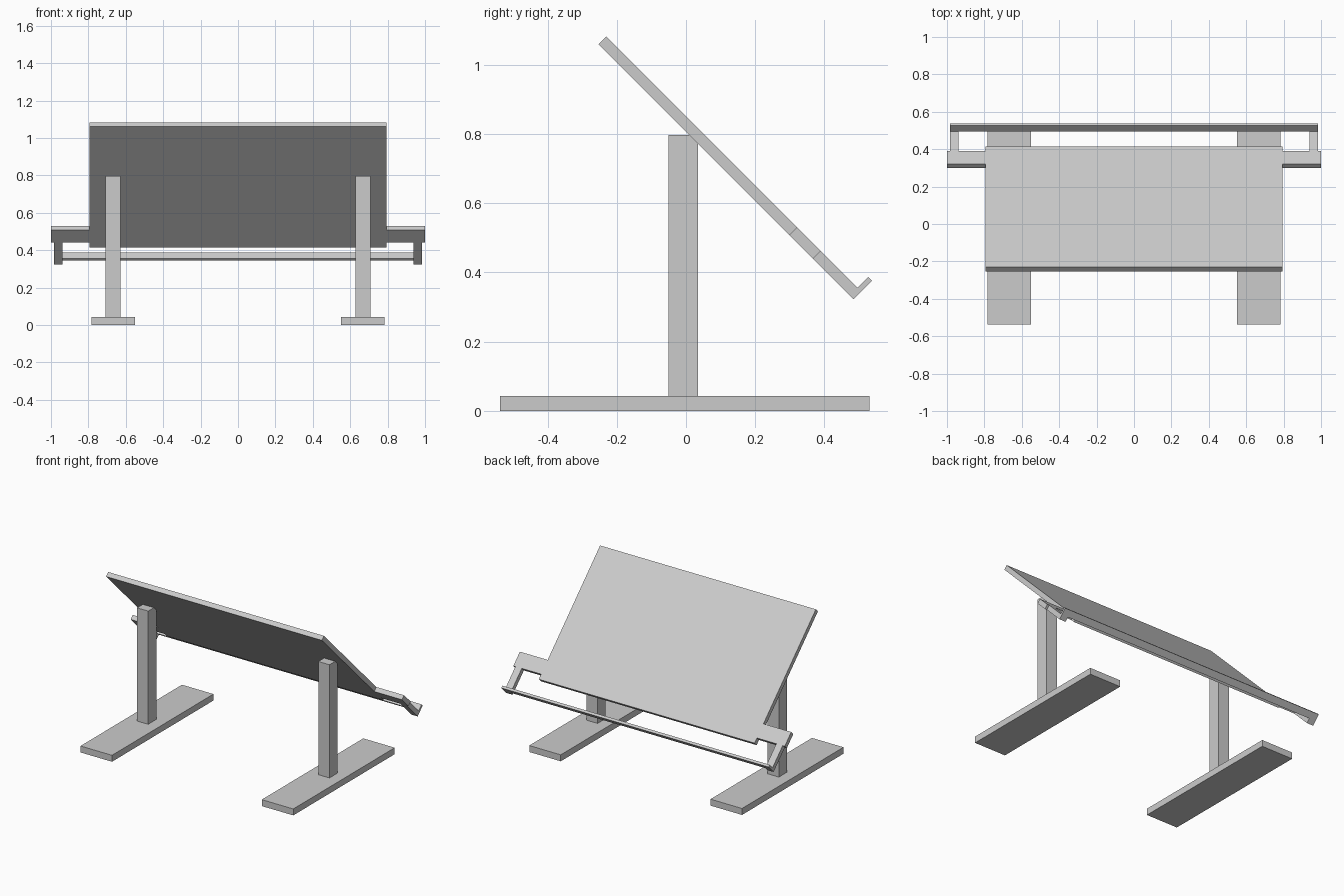
import bpy, bmesh
from math import radians
from mathutils import Matrix, Vector

cube = bpy.data.objects.get("Cube")
if cube:
    bpy.data.objects.remove(cube, do_unlink=True)

GREY = (0.6, 0.6, 0.6, 1)
mat = bpy.data.materials.new("light grey")
mat.use_nodes = True
mat.diffuse_color = GREY
bsdf = next(n for n in mat.node_tree.nodes if n.type == 'BSDF_PRINCIPLED')
bsdf.inputs["Base Color"].default_value = GREY


def finish(bm, name, matrix):
    bmesh.ops.recalc_face_normals(bm, faces=bm.faces)
    mesh = bpy.data.meshes.new(name)
    bm.to_mesh(mesh)
    bm.free()
    mesh.materials.append(mat)
    obj = bpy.data.objects.new(name, mesh)
    obj.matrix_world = matrix
    bpy.context.collection.objects.link(obj)
    return obj


def box(name, low, high, matrix=Matrix()):
    low, high = Vector(low), Vector(high)
    bm = bmesh.new()
    bmesh.ops.create_cube(bm, size=1)
    bmesh.ops.scale(bm, vec=high - low, verts=bm.verts)
    bmesh.ops.translate(bm, vec=(low + high) / 2, verts=bm.verts)
    return finish(bm, name, matrix)


# Tilted frame: local y runs down the slope, local z out of the upper face
tilt = Matrix.Translation((0, -0.253, 1.06)) @ Matrix.Rotation(radians(-45), 4, 'X')

# Board with side ears and lower arms, cut from one sheet
thick = 0.031
half = [(0.795, 0), (0.795, 0.78), (1, 0.78), (1, 0.877), (0.985, 0.877),
        (0.985, 1.043), (0.938, 1.043), (0.938, 0.877), (0.795, 0.877), (0.795, 0.912)]
outline = half + [(-x, y) for x, y in reversed(half)]
bm = bmesh.new()
face = bm.faces.new([bm.verts.new((x, y, 0)) for x, y in outline])
top = bmesh.ops.extrude_face_region(bm, geom=[face])["geom"]
bmesh.ops.translate(bm, vec=(0, 0, thick),
                    verts=[v for v in top if isinstance(v, bmesh.types.BMVert)])
finish(bm, "board", tilt)

# Ledge strip standing on the arm ends
box("ledge", (-0.985, 1.027, thick), (0.985, 1.043, thick + 0.044), tilt)

# Posts and feet
for side, sx in (("left", 1), ("right", -1)):
    cx = sx * 0.668
    box(side + "_post", (cx - 0.041, -0.05, 0.043), (cx + 0.041, 0.035, 0.797))
    box(side + "_foot", (cx - 0.116, -0.538, 0), (cx + 0.116, 0.53, 0.043))
